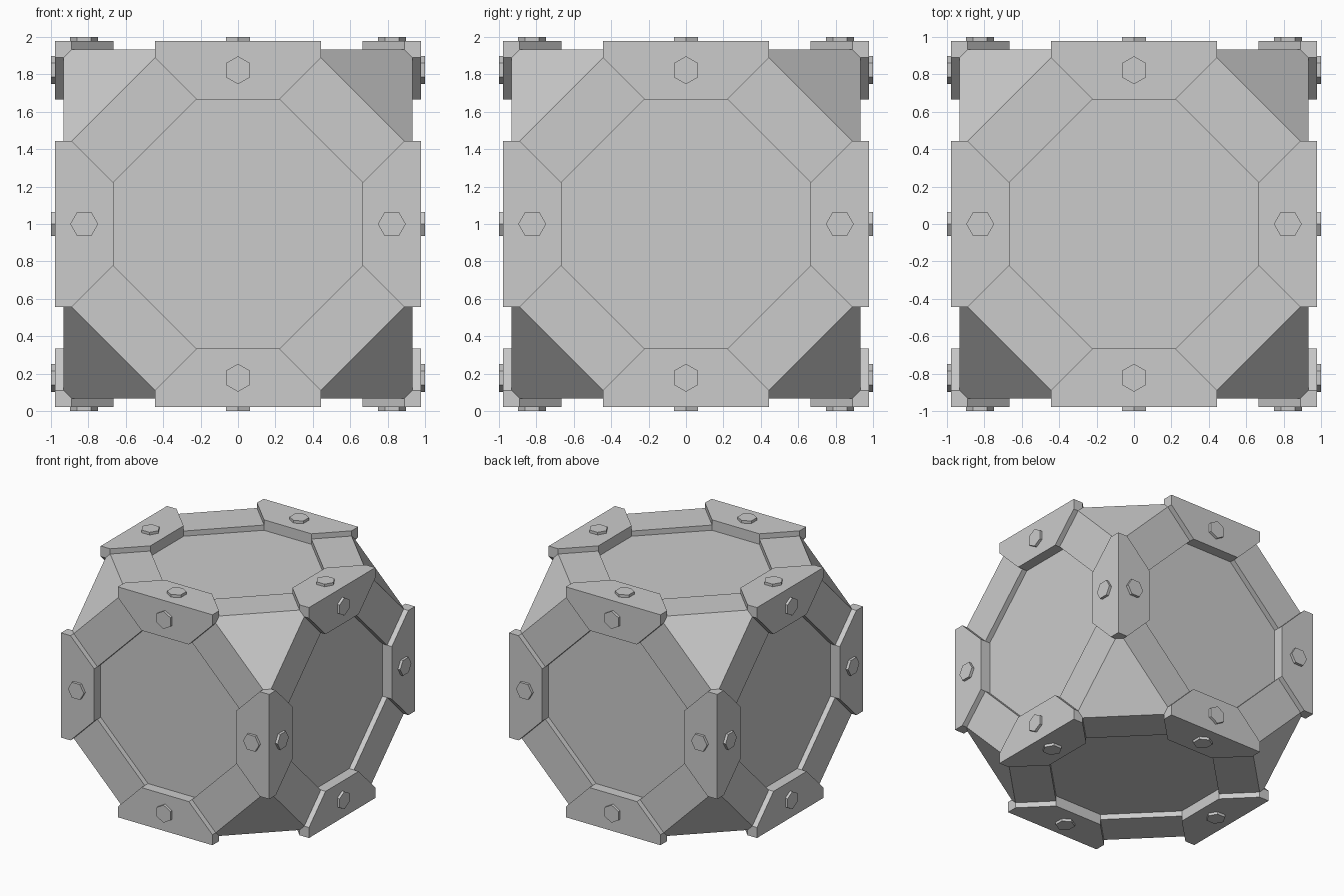
import bpy, bmesh
from math import sin, cos, tau
from itertools import product, permutations
from mathutils import Vector

if "Cube" in bpy.data.objects:
    bpy.data.objects.remove(bpy.data.objects["Cube"])

U = 1 / 45                      # design unit: outer half size is 45 units
INNER, MID, TIP, RIM = 10 * U, 30 * U, 20 * U, 40 * U
SKIN, PLATE, HEAD = 42 * U, 44 * U, 45 * U
BOLT_POS, BOLT_R = 37 * U, 0.075


def finish(bm, name):
    bmesh.ops.dissolve_limit(bm, angle_limit=0.01, verts=bm.verts[:], edges=bm.edges[:])
    bmesh.ops.recalc_face_normals(bm, faces=bm.faces[:])
    mesh = bpy.data.meshes.new(name)
    bm.to_mesh(mesh)
    bm.free()
    ob = bpy.data.objects.new(name, mesh)
    ob.location.z = 1
    bpy.context.collection.objects.link(ob)
    return ob


def place(p, axis, sb, sc):
    """Move a point from the template edge (along x) to one of the 12 cube edges."""
    v = [0, 0, 0]
    v[axis], v[(axis + 1) % 3], v[(axis + 2) % 3] = p[0], p[1] * sb, p[2] * sc
    return Vector(v)


def make_body():
    bm = bmesh.new()
    for perm in permutations((TIP, RIM, SKIN)):
        for s in product((1, -1), repeat=3):
            bm.verts.new([a * b for a, b in zip(perm, s)])
    bmesh.ops.convex_hull(bm, input=bm.verts[:])
    bmesh.ops.dissolve_limit(bm, angle_limit=0.01, verts=bm.verts[:], edges=bm.edges[:])
    bmesh.ops.recalc_face_normals(bm, faces=bm.faces[:])
    # octagonal rim and sunken panel on each of the six sides
    sides = [f for f in bm.faces if len(f.verts) == 8]
    rims = bmesh.ops.extrude_discrete_faces(bm, faces=sides)['faces']
    for f in rims:
        n = f.normal.copy()
        k = max(range(3), key=lambda i: abs(n[i]))
        for v in f.verts:
            for i in range(3):
                if i != k:
                    v.co[i] -= INNER if v.co[i] > 0 else -INNER
    bm.normal_update()
    for f in bmesh.ops.extrude_discrete_faces(bm, faces=rims)['faces']:
        k = max(range(3), key=lambda i: abs(f.normal[i]))
        for v in f.verts:
            v.co[k] = RIM if v.co[k] > 0 else -RIM
    return finish(bm, "body")


def make_clamp(name, *edge):
    # angled corner plate wrapping a cube edge
    loop = [(INNER, MID, SKIN), (INNER, MID, PLATE), (TIP, RIM, PLATE),
            (TIP, PLATE, PLATE), (TIP, PLATE, RIM), (INNER, PLATE, MID),
            (INNER, SKIN, MID), (TIP, SKIN, RIM), (TIP, RIM, SKIN)]
    bm = bmesh.new()
    ends = [[bm.verts.new(place((s * x, b, c), *edge)) for x, b, c in loop] for s in (1, -1)]
    for e in ends:
        for ids in ((0, 1, 2, 8), (2, 3, 4, 7, 8), (4, 5, 6, 7)):
            bm.faces.new([e[i] for i in ids])
    for i in range(9):
        j = (i + 1) % 9
        bm.faces.new((ends[0][i], ends[0][j], ends[1][j], ends[1][i]))
    return finish(bm, name)


def make_bolt(name, swap, *edge):
    # hexagonal bolt head on one leg of the clamp
    bm = bmesh.new()
    rings = []
    for h in (PLATE - U / 2, HEAD):
        ring = []
        for i in range(6):
            a = i * tau / 6
            b = BOLT_POS + BOLT_R * cos(a)
            p = (BOLT_R * sin(a), h, b) if swap else (BOLT_R * sin(a), b, h)
            ring.append(bm.verts.new(place(p, *edge)))
        bm.faces.new(ring)
        rings.append(ring)
    for i in range(6):
        j = (i + 1) % 6
        bm.faces.new((rings[0][i], rings[0][j], rings[1][j], rings[1][i]))
    return finish(bm, name)


make_body()
for n, edge in enumerate(product(range(3), (1, -1), (1, -1))):
    make_clamp(f"edge_clamp_{n + 1}", *edge)
    for swap in (0, 1):
        make_bolt(f"bolt_{n + 1}_{swap + 1}", swap, *edge)
